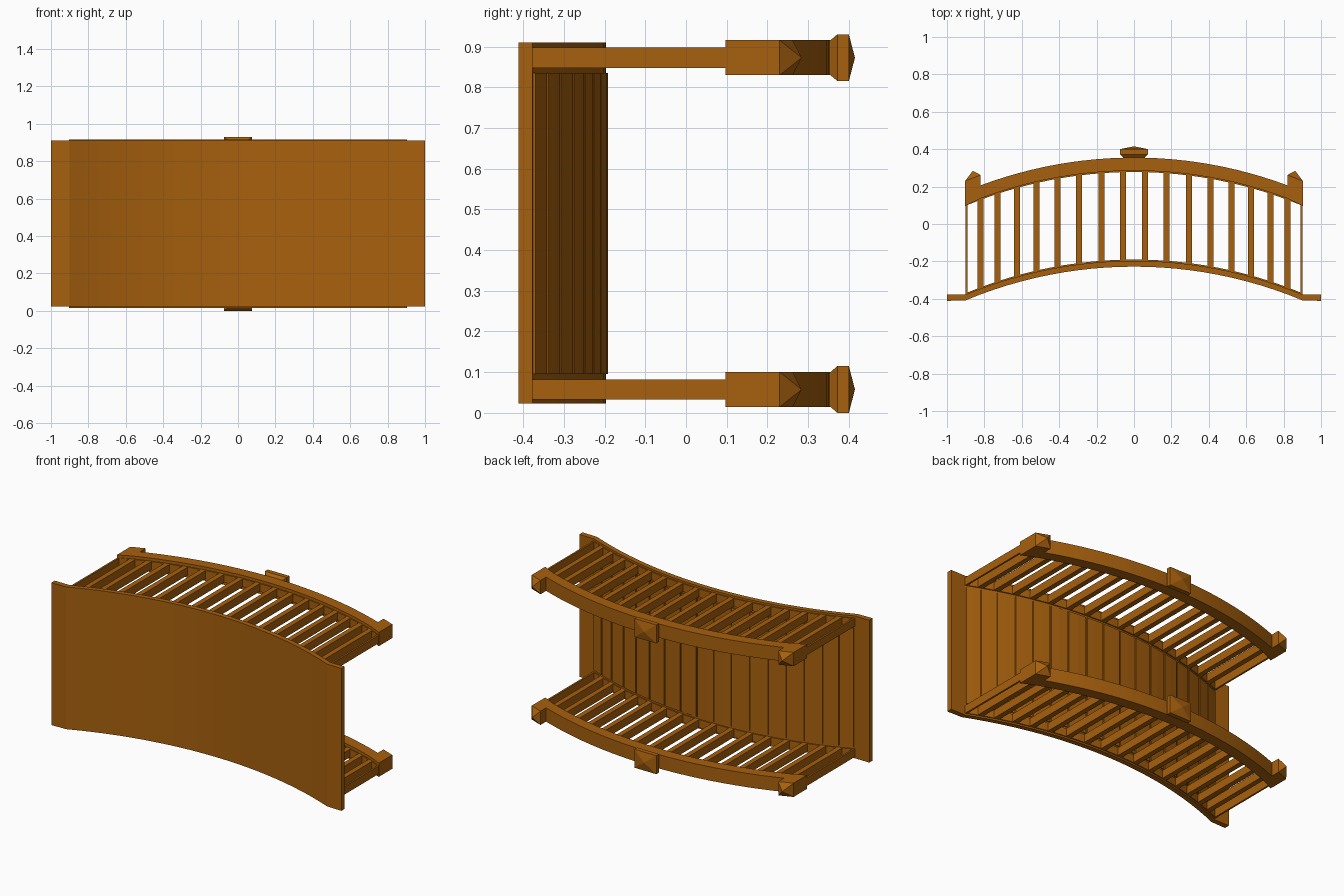
import bpy, bmesh, math

if "Cube" in bpy.data.objects:
    bpy.data.objects.remove(bpy.data.objects["Cube"])

wood = bpy.data.materials.new("brown wood")
wood.diffuse_color = (0.39, 0.118, 0.004, 1)
wood.use_nodes = True
wood.node_tree.nodes["Principled BSDF"].inputs["Base Color"].default_value = wood.diffuse_color
R = 2.34                       # arch radius shared by deck and rails
SIDES = {"lower": 0.0575, "upper": 0.8725}
POSTS = [0.06, 0.175, 0.295, 0.41, 0.52, 0.625, 0.73, 0.82]


def arc(x, crown):
    return crown - R + math.sqrt(R * R - x * x)


def finish(name, bm):
    bmesh.ops.recalc_face_normals(bm, faces=bm.faces)
    me = bpy.data.meshes.new(name)
    bm.to_mesh(me)
    bm.free()
    me.materials.append(wood)
    ob = bpy.data.objects.new(name, me)
    bpy.context.collection.objects.link(ob)
    return ob


def strip(bm, tops, bots, z0, z1):
    """Solid strip between an upper and a lower line, spanning z0 to z1."""
    rings = [[bm.verts.new((p[0], p[1], z)) for p, z in
              ((t, z0), (t, z1), (b, z1), (b, z0))] for t, b in zip(tops, bots)]
    for a, b in zip(rings, rings[1:]):
        for i in range(4):
            j = (i + 1) % 4
            bm.faces.new((a[i], a[j], b[j], b[i]))
    bm.faces.new(rings[0])
    bm.faces.new(rings[-1][::-1])


def band(bm, x0, x1, top, bot, z0, z1, n=24):
    xs = [x0 + (x1 - x0) * i / n for i in range(n + 1)]
    strip(bm, [(x, arc(x, top)) for x in xs], [(x, arc(x, bot)) for x in xs], z0, z1)


def smooth(ob):
    for p in ob.data.polygons:
        p.use_smooth = True
    bpy.ops.object.select_all(action='DESELECT')
    ob.select_set(True)
    bpy.context.view_layer.objects.active = ob
    bpy.ops.object.shade_smooth_by_angle(angle=math.radians(12))


# arched deck with flat landing ends
bm = bmesh.new()
xs = [-0.9 + 1.8 * i / 24 for i in range(25)]
tops = [(-1, -0.377)] + [(x, arc(x, -0.197)) for x in xs] + [(1, -0.377)]
bots = [(-1, -0.411)] + [(x, arc(x, -0.228)) for x in xs] + [(1, -0.411)]
strip(bm, tops, bots, 0.023, 0.91)
smooth(finish("deck", bm))

# thin deck boards with gaps
bm = bmesh.new()
edges = [-0.9] + [-x for x in reversed(POSTS)] + POSTS + [0.9]
for a, b in zip(edges, edges[1:]):
    band(bm, a + 0.004, b - 0.004, -0.191, -0.2, 0.095, 0.835, 2)
finish("deck_boards", bm)

for side, zc in SIDES.items():
    # handrail
    bm = bmesh.new()
    band(bm, -0.82, 0.82, 0.355, 0.285, zc - 0.043, zc + 0.043)
    smooth(finish(side + "_handrail", bm))

    # infill frame: thin strips along rail and deck, thin ends
    bm = bmesh.new()
    z0, z1 = zc - 0.025, zc + 0.025
    band(bm, -0.9, 0.9, 0.287, 0.278, z0, z1)
    band(bm, -0.9, 0.9, -0.19, -0.2, z0, z1)
    for s in (-1, 1):
        strip(bm, [(s * 0.891, 0.105), (s * 0.902, 0.105)],
              [(s * 0.891, -0.378), (s * 0.902, -0.378)], z0, z1)
    finish(side + "_infill_frame", bm)

    # balusters
    bm = bmesh.new()
    for x in [s * p for p in POSTS for s in (-1, 1)]:
        band(bm, x - 0.016, x + 0.016, 0.287, -0.198, z0, z1, 1)
    finish(side + "_balusters", bm)

    # end blocks with tilted pyramid caps
    for s, end in ((-1, "left"), (1, "right")):
        bm = bmesh.new()
        h = 0.043
        low = [(0.82, arc(0.82, 0.285)), (0.903, 0.097)]
        high = [(0.82, 0.262), (0.903, 0.23)]
        strip(bm, [(s * x, y) for x, y in high], [(s * x, y) for x, y in low], zc - h, zc + h)
        bm.faces.ensure_lookup_table()
        top = max(bm.faces, key=lambda f: f.calc_center_median().y)
        tip = bmesh.ops.poke(bm, faces=[top])["verts"][0]
        tip.co = (s * 0.862, 0.284, zc)
        finish(side + "_" + end + "_end_block", bm)

    # centre finial: flared base, square cap, low pyramid
    bm = bmesh.new()
    rings = []
    for y, hx, hz in ((0.345, 0.055, 0.043), (0.355, 0.058, 0.043),
                      (0.372, 0.075, 0.0575), (0.4, 0.075, 0.0575)):
        rings.append([bm.verts.new((a * hx, y, zc + b * hz))
                      for a, b in ((-1, -1), (1, -1), (1, 1), (-1, 1))])
    tip = bm.verts.new((0, 0.415, zc))
    bm.faces.new(rings[0])
    for i in range(4):
        j = (i + 1) % 4
        for a, b in zip(rings, rings[1:]):
            bm.faces.new((a[i], a[j], b[j], b[i]))
        bm.faces.new((rings[-1][i], rings[-1][j], tip))
    finish(side + "_centre_finial", bm)
